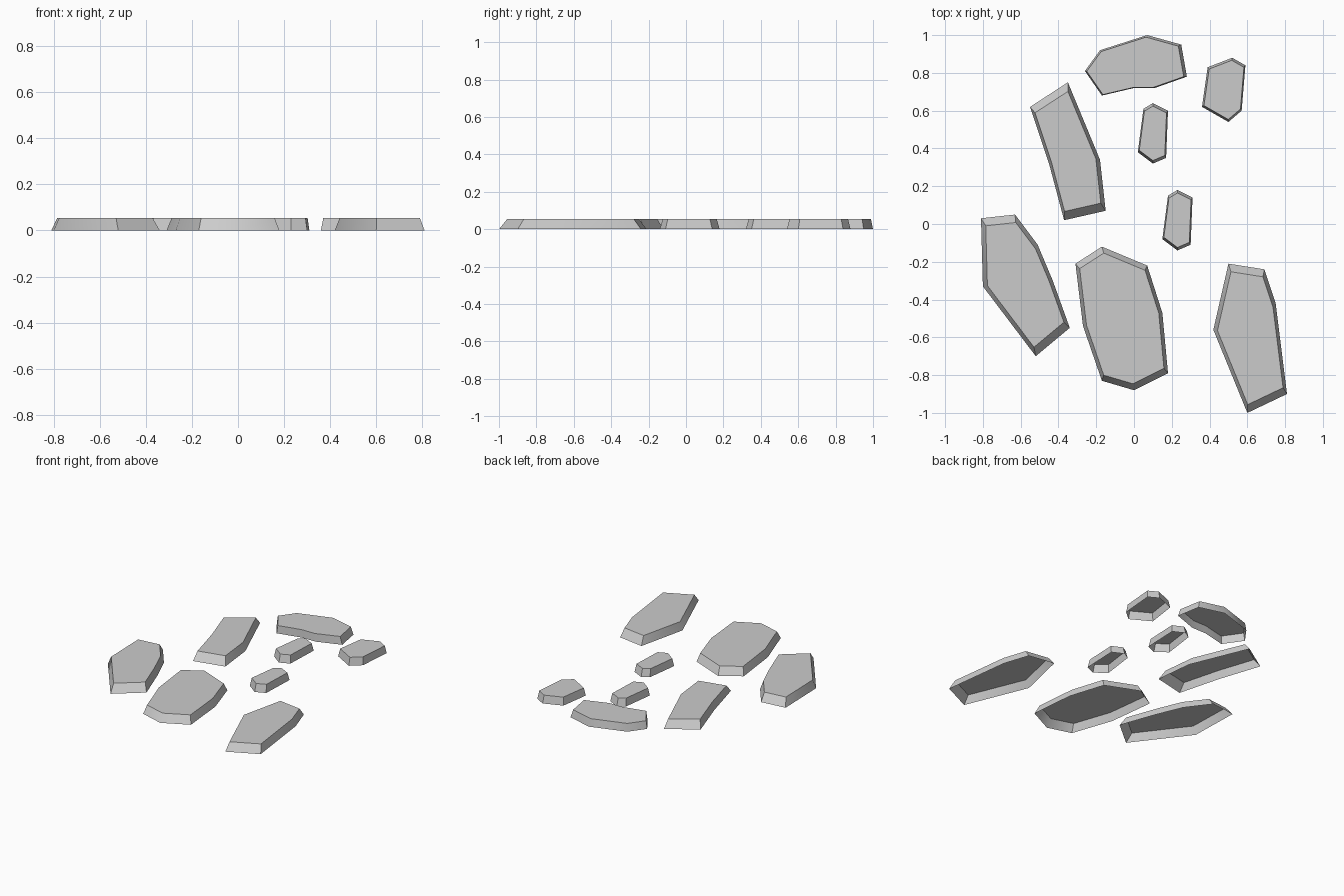
import bpy
import bmesh
from math import radians
from mathutils import Vector

if "Cube" in bpy.data.objects:
    bpy.data.objects.remove(bpy.data.objects["Cube"], do_unlink=True)

UNIT = 0.01        # outlines are written in hundredths
THICKNESS = 0.055

stone_grey = bpy.data.materials.new("stone_grey")
stone_grey.use_nodes = True
stone_grey.diffuse_color = (0.6, 0.6, 0.6, 1)
shader = next(n for n in stone_grey.node_tree.nodes if n.type == "BSDF_PRINCIPLED")
shader.inputs["Base Color"].default_value = stone_grey.diffuse_color


def paving_stone(name, outline, centre, taper, shift=(0, 0)):
    """Flat stone, open underneath, whose sides slope in to a smaller top."""
    bm = bmesh.new()
    middle = Vector(centre)
    lower, upper = [], []
    for point in outline:
        corner = Vector(point)
        inner = middle.lerp(corner, taper)
        for ring, flat, z in ((lower, corner, 0), (upper, inner, THICKNESS)):
            flat = (flat + Vector(shift)) * UNIT
            ring.append(bm.verts.new((flat.x, flat.y, z)))

    # Top slab and sloping sides (outlines run clockwise)
    bm.faces.new(upper[::-1])
    for i in range(len(lower)):
        bm.faces.new((lower[i], lower[i - 1], upper[i - 1], upper[i]))
    bm.normal_update()

    mesh = bpy.data.meshes.new(name)
    bm.to_mesh(mesh)
    bm.free()
    mesh.materials.append(stone_grey)
    stone = bpy.data.objects.new(name, mesh)
    bpy.context.collection.objects.link(stone)

    # Soft side walls, crisp top rim
    bpy.ops.object.select_all(action="DESELECT")
    stone.select_set(True)
    bpy.context.view_layer.objects.active = stone
    bpy.ops.object.shade_smooth_by_angle(angle=radians(40))
    return stone


# Large stones
paving_stone("back_stone",
             [(-26, 81), (-18, 92), (7, 100), (25, 95),
              (28, 78), (11, 72), (0, 72), (-17, 68)],
             centre=(-6, 78), taper=0.95)
paving_stone("back_right_stone",
             [(-55, 62), (-35, 75), (-18, 34), (-15, 7), (-37, 2), (-45, 32)],
             centre=(-35, 38), taper=0.87)
paving_stone("front_right_stone",
             [(-81, 3), (-63, 5), (-51, -11), (-43, -30),
              (-34, -55), (-52, -70), (-80, -33)],
             centre=(-60, -30), taper=0.88)
paving_stone("front_middle_stone",
             [(-31, -21), (-17, -12), (7, -22), (15, -47),
              (18, -79), (0, -88), (-17, -83), (-27, -54)],
             centre=(-6, -50), taper=0.91)
paving_stone("front_left_stone",
             [(50, -21), (69, -24), (75, -42), (78, -66),
              (81, -90), (60, -100), (42, -56)],
             centre=(62, -60), taper=0.89)

# Small stones, two of them alike
paving_stone("back_left_stone",
             [(39, 83), (52, 88), (59, 84), (57, 60), (50, 54), (36, 62)],
             centre=(49, 71), taper=0.92)
pebble = [(5, 61), (10, 64), (18, 60), (17, 35), (10, 32), (2, 38)]
for name, shift in (("upper_pebble", (0, 0)), ("lower_pebble", (13, -46))):
    paving_stone(name, pebble, centre=(10, 48), taper=0.9, shift=shift)
